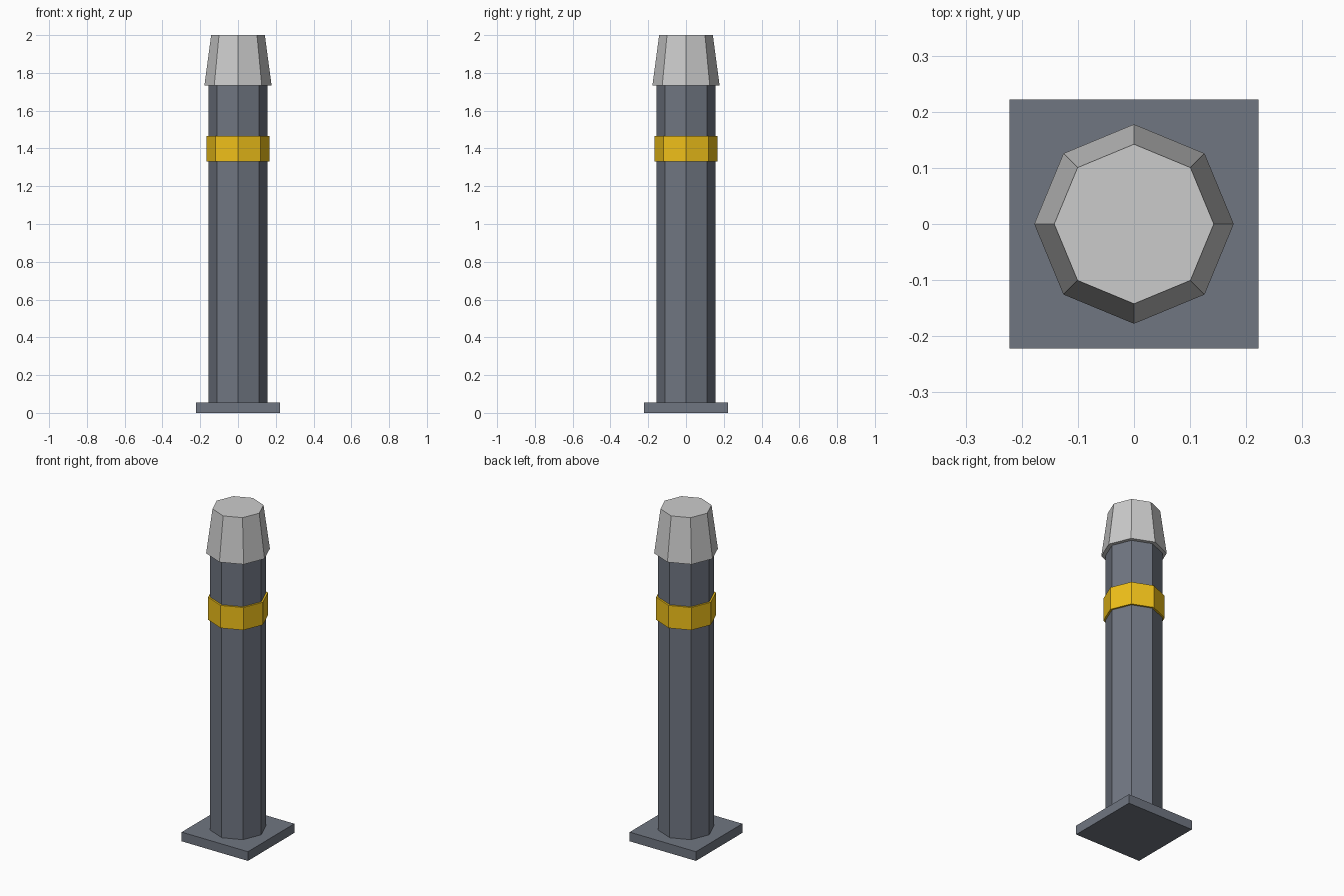
import bpy

if "Cube" in bpy.data.objects:
    bpy.data.objects.remove(bpy.data.objects["Cube"])


def material(name, rgb):
    mat = bpy.data.materials.new(name)
    mat.diffuse_color = (*rgb, 1.0)
    mat.use_nodes = True
    mat.node_tree.nodes["Principled BSDF"].inputs["Base Color"].default_value = mat.diffuse_color
    return mat


slate = material("slate", (0.16, 0.18, 0.22))
yellow = material("yellow", (0.87, 0.53, 0.01))
pale = material("pale_grey", (0.62, 0.63, 0.64))


def octagon(name, r_bottom, r_top, z0, z1, mat):
    """Eight-sided upright section between two heights, corners on the axes."""
    bpy.ops.mesh.primitive_cone_add(vertices=8, radius1=r_bottom, radius2=r_top,
                                    depth=z1 - z0, location=(0, 0, (z0 + z1) / 2))
    obj = bpy.context.object
    obj.name = name
    obj.data.materials.append(mat)
    return obj


# Square foot plate
bpy.ops.mesh.primitive_cube_add(size=1, location=(0, 0, 0.0278))
base = bpy.context.object
base.name = "base_plate"
base.scale = (0.444, 0.444, 0.0556)
bpy.ops.object.transform_apply(location=False, rotation=False, scale=True)
base.data.materials.append(slate)

# Post, coloured band and tapered cap
octagon("post", 0.1556, 0.1556, 0.0556, 1.7333, slate)
octagon("band", 0.1667, 0.1667, 1.33, 1.467, yellow)
octagon("cap", 0.1778, 0.1422, 1.7333, 2.0, pale)
